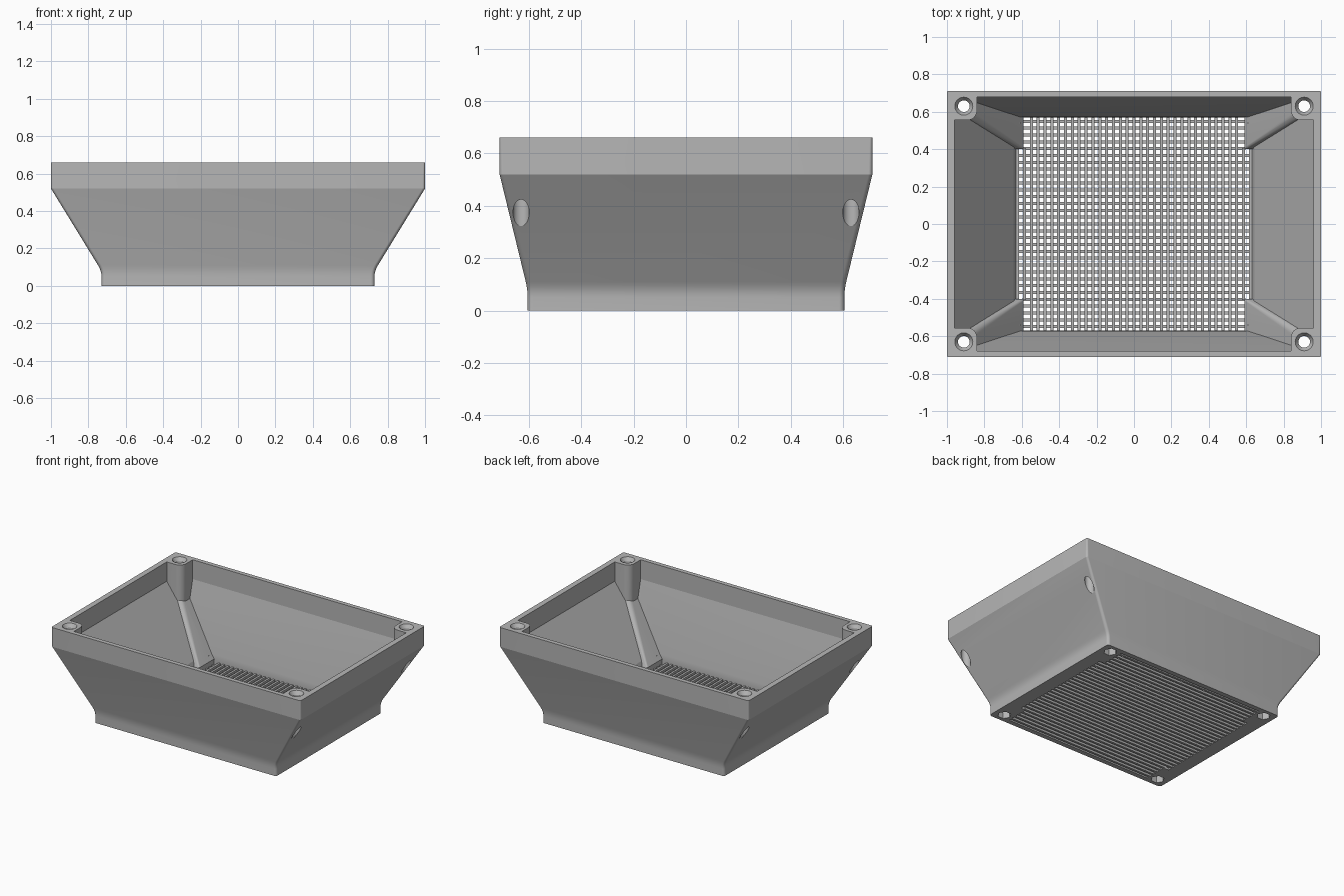
import bpy
import bmesh
from math import cos, sin, pi, radians

cube = bpy.data.objects.get("Cube")
if cube:
    bpy.data.objects.remove(cube, do_unlink=True)

grey = bpy.data.materials.new("plain grey")
grey.use_nodes = True
COLOUR = (0.47, 0.47, 0.47, 1)
grey.diffuse_color = COLOUR
grey.node_tree.nodes["Principled BSDF"].inputs["Base Color"].default_value = COLOUR

SIGNS = [(sx, sy) for sx in (-1, 1) for sy in (-1, 1)]


def make_object(name, bm):
    bmesh.ops.recalc_face_normals(bm, faces=bm.faces[:])
    mesh = bpy.data.meshes.new(name)
    bm.to_mesh(mesh)
    bm.free()
    mesh.materials.append(grey)
    obj = bpy.data.objects.new(name, mesh)
    bpy.context.collection.objects.link(obj)
    return obj


def rounded_rect(x0, x1, y0, y1, r, segs=8):
    corners = [(x1 - r, y1 - r), (x0 + r, y1 - r), (x0 + r, y0 + r), (x1 - r, y0 + r)]
    return [(cx + r * cos((q + i / segs) * pi / 2), cy + r * sin((q + i / segs) * pi / 2))
            for q, (cx, cy) in enumerate(corners) for i in range(segs + 1)]


def polygon(cx, cy, r, sides):
    return [(cx + r * cos(2 * pi * i / sides), cy + r * sin(2 * pi * i / sides))
            for i in range(sides)]


def loft(bm, levels):
    """Closed solid through (z, outline) levels."""
    rings = [[bm.verts.new((x, y, z)) for x, y in outline] for z, outline in levels]
    n = len(rings[0])
    for a, b in zip(rings, rings[1:]):
        for i in range(n):
            bm.faces.new((a[i], a[(i + 1) % n], b[(i + 1) % n], b[i]))
    bm.faces.new(rings[0][::-1])
    bm.faces.new(rings[-1])


def centred_loft(name, levels):
    bm = bmesh.new()
    loft(bm, [(z, rounded_rect(-x, x, -y, y, r)) for z, x, y, r in levels])
    return make_object(name, bm)


def corner_solids(name, levels):
    """The same loft at all four corners; levels are (z, outline)."""
    bm = bmesh.new()
    for sx, sy in SIGNS:
        loft(bm, [(z, [(sx * x, sy * y) for x, y in o]) for z, o in levels])
    return make_object(name, bm)


def subtract(target, cutter):
    mod = target.modifiers.new("cut", 'BOOLEAN')
    mod.operation = 'DIFFERENCE'
    mod.solver = 'EXACT'
    mod.object = cutter
    bpy.context.view_layer.objects.active = target
    bpy.ops.object.modifier_apply(modifier=mod.name)
    bpy.data.objects.remove(cutter, do_unlink=True)


# Outer shell: short foot, soft bend, flared sides, upright rim band
foot = (0.73, 0.605)
bend = []
for i in range(5):
    t = i / 4
    bend.append((0.05 + 0.06 * t, foot[0] + 0.0185 * t * t, foot[1] + 0.0072 * t * t, 0.02))
housing = centred_loft("housing", [(0, *foot, 0.02)] + bend
                       + [(0.52, 1.0, 0.712, 0.015), (0.66, 1.0, 0.712, 0.01)])

# Hollow interior, leaving the corner posts and slanted ribs standing
cavity = centred_loft("cavity", [(-0.1, 0.63, 0.57, 0.01), (0.04, 0.63, 0.57, 0.01),
                                 (0.08, 0.645, 0.573, 0.01), (0.52, 0.96, 0.68, 0.01),
                                 (0.8, 0.96, 0.68, 0.01)])
post = rounded_rect(0.84, 1.2, 0.555, 1.2, 0.05)
subtract(cavity, corner_solids("posts", [(0.2, post), (0.9, post)]))
rib_foot = rounded_rect(0.59, 1.3, 0.40, 1.3, 0.01)
rib_head = rounded_rect(0.92, 1.3, 0.60, 1.3, 0.04)
subtract(cavity, corner_solids("ribs", [(-0.2, rib_foot), (0.05, rib_foot), (0.5, rib_head)]))
subtract(housing, cavity)

# Screw holes through the posts, chamfered at the rim
hole = [(z, polygon(0.91, 0.63, r, 40))
        for z, r in ((0.1, 0.031), (0.635, 0.031), (0.66, 0.048), (0.75, 0.048))]
subtract(housing, corner_solids("screw_holes", hole))

# Hexagonal pockets under the foot corners
hexagon = polygon(0.655, 0.54, 0.045, 6)
subtract(housing, corner_solids("foot_pockets", [(-0.1, hexagon), (0.08, hexagon)]))

bpy.ops.object.select_all(action='DESELECT')
housing.select_set(True)
bpy.context.view_layer.objects.active = housing
bpy.ops.object.shade_smooth_by_angle(angle=radians(12))


# Floor grille: crossed layers of thin bars
def bar(bm, cx, cy, hx, hy, z0, z1):
    loft(bm, [(z, [(cx - hx, cy - hy), (cx + hx, cy - hy), (cx + hx, cy + hy), (cx - hx, cy + hy)])
              for z in (z0, z1)])


PITCH, HALF = 0.0366, 0.008
lower, upper = bmesh.new(), bmesh.new()
for i in range(-17, 18):
    p = i * PITCH
    if abs(p) < 0.565:
        bar(lower, 0, p, 0.64 if abs(p) < 0.395 else 0.595, HALF, 0.001, 0.016)
    if abs(p) < 0.625:
        bar(upper, p, 0, HALF, 0.575 if abs(p) < 0.585 else 0.405, 0.016, 0.031)
make_object("grille_cross_bars", lower)
make_object("grille_long_bars", upper)
